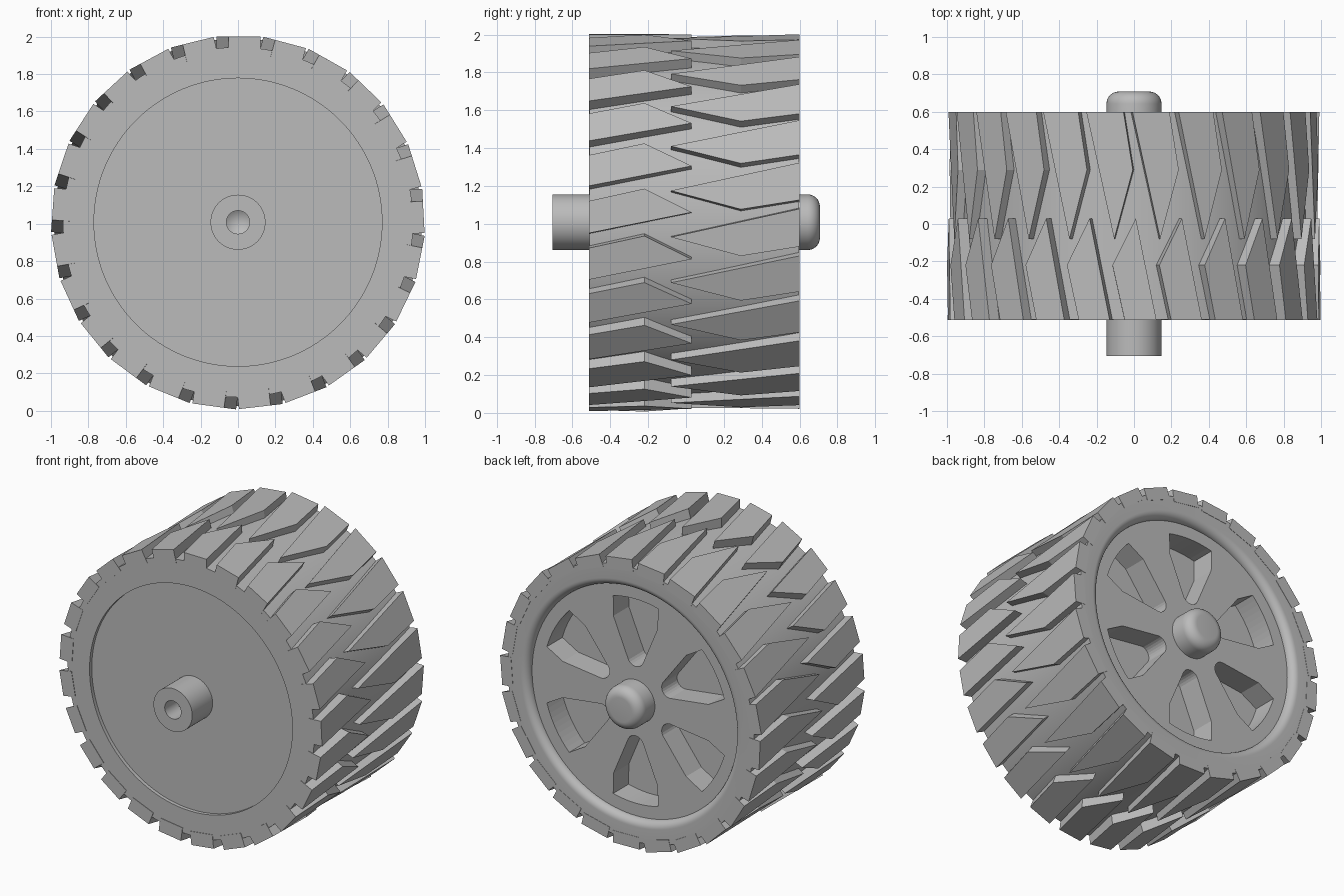
import bpy, bmesh, math
from mathutils import Vector

if "Cube" in bpy.data.objects:
    bpy.data.objects.remove(bpy.data.objects["Cube"], do_unlink=True)

CENTRE = Vector((0, 0, 1.008))
BLOCKS = 25
SPOKES = 6

grey = bpy.data.materials.new("plain grey")
grey.use_nodes = True
grey.diffuse_color = (0.5, 0.5, 0.5, 1)
grey.node_tree.nodes["Principled BSDF"].inputs["Base Color"].default_value = (0.5, 0.5, 0.5, 1)


def make_object(name, bm, smooth=True):
    bmesh.ops.remove_doubles(bm, verts=bm.verts, dist=1e-5)
    bmesh.ops.recalc_face_normals(bm, faces=bm.faces)
    mesh = bpy.data.meshes.new(name)
    bm.to_mesh(mesh)
    bm.free()
    mesh.materials.append(grey)
    obj = bpy.data.objects.new(name, mesh)
    obj.location = CENTRE
    bpy.context.collection.objects.link(obj)
    if smooth:
        smooth_object(obj)
    return obj


def activate(obj):
    bpy.ops.object.select_all(action='DESELECT')
    obj.select_set(True)
    bpy.context.view_layer.objects.active = obj


def smooth_object(obj):
    activate(obj)
    bpy.ops.object.shade_smooth_by_angle(angle=math.radians(30))


def lathe(name, profile, closed=False, steps=128):
    """Spin (radius, y) points about the wheel axis."""
    bm = bmesh.new()
    verts = [bm.verts.new((r, y, 0)) for r, y in profile]
    edges = [bm.edges.new(pair) for pair in zip(verts, verts[1:])]
    if closed:
        edges.append(bm.edges.new((verts[-1], verts[0])))
    bmesh.ops.spin(bm, geom=verts + edges, cent=(0, 0, 0), axis=(0, 1, 0),
                   angle=math.tau, steps=steps, use_merge=True)
    return make_object(name, bm)


def arc(cx, cy, radius, start, end, n=8):
    angles = [math.radians(start + (end - start) * i / n) for i in range(n + 1)]
    return [(cx + radius * math.cos(a), cy + radius * math.sin(a)) for a in angles]


def prism(bm, base, offset):
    """Solid between a polygon and its copy moved by offset."""
    low = [bm.verts.new(p) for p in base]
    high = [bm.verts.new(p + offset) for p in base]
    bm.faces.new(low)
    bm.faces.new(high)
    for i in range(len(low)):
        j = (i + 1) % len(low)
        bm.faces.new((low[i], low[j], high[j], high[i]))


def tread_row(name, outline, phase, height):
    """Flat-topped blocks; outline holds (tangential, y) points."""
    bm = bmesh.new()
    for i in range(BLOCKS):
        a = math.pi / 2 + phase + math.tau * i / BLOCKS
        out = Vector((math.cos(a), 0, math.sin(a)))
        along = Vector((-math.sin(a), 0, math.cos(a)))
        base = [out * 0.9 + along * s + Vector((0, y, 0)) for s, y in outline]
        prism(bm, base, out * (height - 0.9))
    return make_object(name, bm, smooth=False)


# Tyre ring with a rounded lip on the back
lathe("tyre", [(0.77, -0.51), (0.936, -0.51), (0.936, 0.598)]
      + arc(0.835, 0.548, 0.05, 90, 180) + [(0.785, 0.54), (0.77, 0.54)], closed=True)

# Two staggered rows of tread blocks
tread_row("front_tread", [(-0.11, -0.513), (0.06, -0.513), (0.125, -0.22), (0, 0.03)],
          -0.01, 0.993)
tread_row("back_tread", [(0, -0.08), (-0.1, 0.29), (-0.05, 0.6), (0.15, 0.6)],
          0.108, 0.982)

# Wheel disc
disc = lathe("wheel_disc", [(0, -0.485), (0.786, -0.485), (0.786, 0.547), (0, 0.547)])

# Spoke pockets sunk into the back of the disc
bm = bmesh.new()
pocket = arc(0, 0, 0.7, 76, 104, 10) + [(-0.168, 0.54)]
pocket += arc(0, 0.3, 0.062, 195, 345, 10) + [(0.168, 0.54)]
for k in range(SPOKES):
    a = math.tau * k / SPOKES
    c, s = math.cos(a), math.sin(a)
    prism(bm, [Vector((c * x - s * z, 0.38, s * x + c * z)) for x, z in pocket],
          Vector((0, 0.3, 0)))
cutter = make_object("pocket_cutter", bm, smooth=False)
cutter.hide_render = True
cut = disc.modifiers.new("pockets", 'BOOLEAN')
cut.operation = 'DIFFERENCE'
cut.solver = 'EXACT'
cut.object = cutter
activate(disc)
bpy.ops.object.modifier_move_to_index(modifier=cut.name, index=0)
bpy.ops.object.modifier_apply(modifier=cut.name)
bpy.data.objects.remove(cutter, do_unlink=True)
smooth_object(disc)

# Front axle stub with a drilled hole
lathe("axle_stub", [(0, -0.47), (0.147, -0.47), (0.147, -0.706), (0.062, -0.706),
                    (0.062, -0.57), (0, -0.53)], steps=64)

# Rounded hub cap on the back
lathe("hub_cap", [(0, 0.5), (0.147, 0.5)] + arc(0.082, 0.643, 0.065, 0, 90) + [(0, 0.708)],
      steps=64)
bpy.ops.object.select_all(action='DESELECT')
